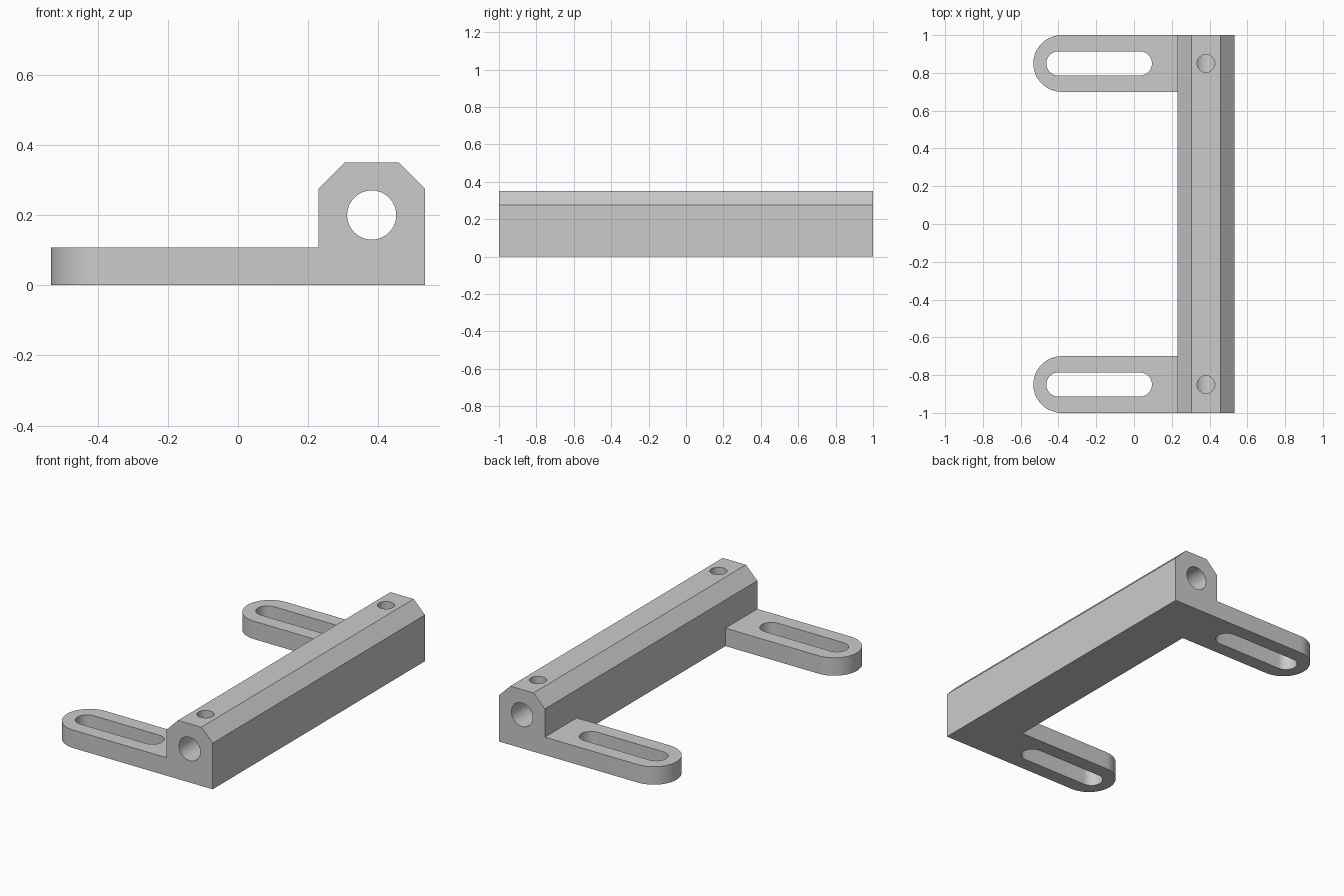
import bpy, bmesh, math
from mathutils import Vector

if "Cube" in bpy.data.objects:
    bpy.data.objects.remove(bpy.data.objects["Cube"])

grey = bpy.data.materials.new("light grey")
grey.use_nodes = True
grey.diffuse_color = (0.6, 0.6, 0.6, 1)
grey.node_tree.nodes["Principled BSDF"].inputs["Base Color"].default_value = grey.diffuse_color


def prism(name, outline, offset):
    """Extrude a closed outline of 3D points along the offset vector."""
    bm = bmesh.new()
    face = bm.faces.new([bm.verts.new(p) for p in outline])
    ext = bmesh.ops.extrude_face_region(bm, geom=[face])
    moved = [v for v in ext["geom"] if isinstance(v, bmesh.types.BMVert)]
    bmesh.ops.translate(bm, vec=Vector(offset), verts=moved)
    bmesh.ops.recalc_face_normals(bm, faces=bm.faces)
    mesh = bpy.data.meshes.new(name)
    bm.to_mesh(mesh)
    bm.free()
    mesh.materials.append(grey)
    obj = bpy.data.objects.new(name, mesh)
    bpy.context.collection.objects.link(obj)
    return obj


def arc(cx, cy, r, start, end, steps):
    """Points on an arc, angles in degrees."""
    angles = [math.radians(start + (end - start) * i / steps) for i in range(steps + 1)]
    return [(cx + r * math.cos(a), cy + r * math.sin(a)) for a in angles]


def combine(target, tool, operation):
    """Apply a boolean and discard the tool object."""
    tool.hide_render = True
    mod = target.modifiers.new(operation, "BOOLEAN")
    mod.operation, mod.solver, mod.object = operation, "EXACT", tool
    bpy.context.view_layer.objects.active = target
    bpy.ops.object.modifier_apply(modifier=mod.name)
    bpy.data.objects.remove(tool)


LEFT, RIGHT, TOP, CHAMFER = 0.23, 0.533, 0.35, 0.075
ROD_X, ROD_Z = 0.381, 0.2
ARM_Y, ARM_R, ARM_H = 0.85, 0.15, 0.107

# Rail with chamfered top edges
section = [(LEFT, 0), (RIGHT, 0), (RIGHT, TOP - CHAMFER), (RIGHT - CHAMFER, TOP),
           (LEFT + CHAMFER, TOP), (LEFT, TOP - CHAMFER)]
bracket = prism("mounting_bracket", [(x, -1, z) for x, z in section], (0, 2, 0))

# Rounded arms at both ends
for side in (-1, 1):
    y = side * ARM_Y
    tip = arc(-RIGHT + ARM_R, y, ARM_R, 90, 270, 32)
    plan = tip + [(ROD_X, y - ARM_R), (ROD_X, y + ARM_R)]
    combine(bracket, prism("arm", [(*p, 0) for p in plan], (0, 0, ARM_H)), "UNION")

# Slots through the arms and set screw holes down into the bore
for side in (-1, 1):
    y = side * ARM_Y
    slot = arc(-0.4, y, 0.064, 90, 270, 24) + arc(0.031, y, 0.064, -90, 90, 24)
    combine(bracket, prism("slot_cutter", [(*p, -0.1) for p in slot], (0, 0, 0.3)), "DIFFERENCE")
    screw = arc(ROD_X, y, 0.047, 0, 360, 32)[:-1]
    combine(bracket, prism("screw_cutter", [(*p, ROD_Z) for p in screw], (0, 0, 0.3)), "DIFFERENCE")

# Long bore for the rod
bore = arc(ROD_X, ROD_Z, 0.07, 0, 360, 48)[:-1]
combine(bracket, prism("bore_cutter", [(x, -1.1, z) for x, z in bore], (0, 2.2, 0)), "DIFFERENCE")

# Smooth the curved walls, keep the edges crisp
bpy.ops.object.select_all(action="DESELECT")
bracket.select_set(True)
bpy.context.view_layer.objects.active = bracket
bpy.ops.object.shade_smooth_by_angle(angle=math.radians(25))
